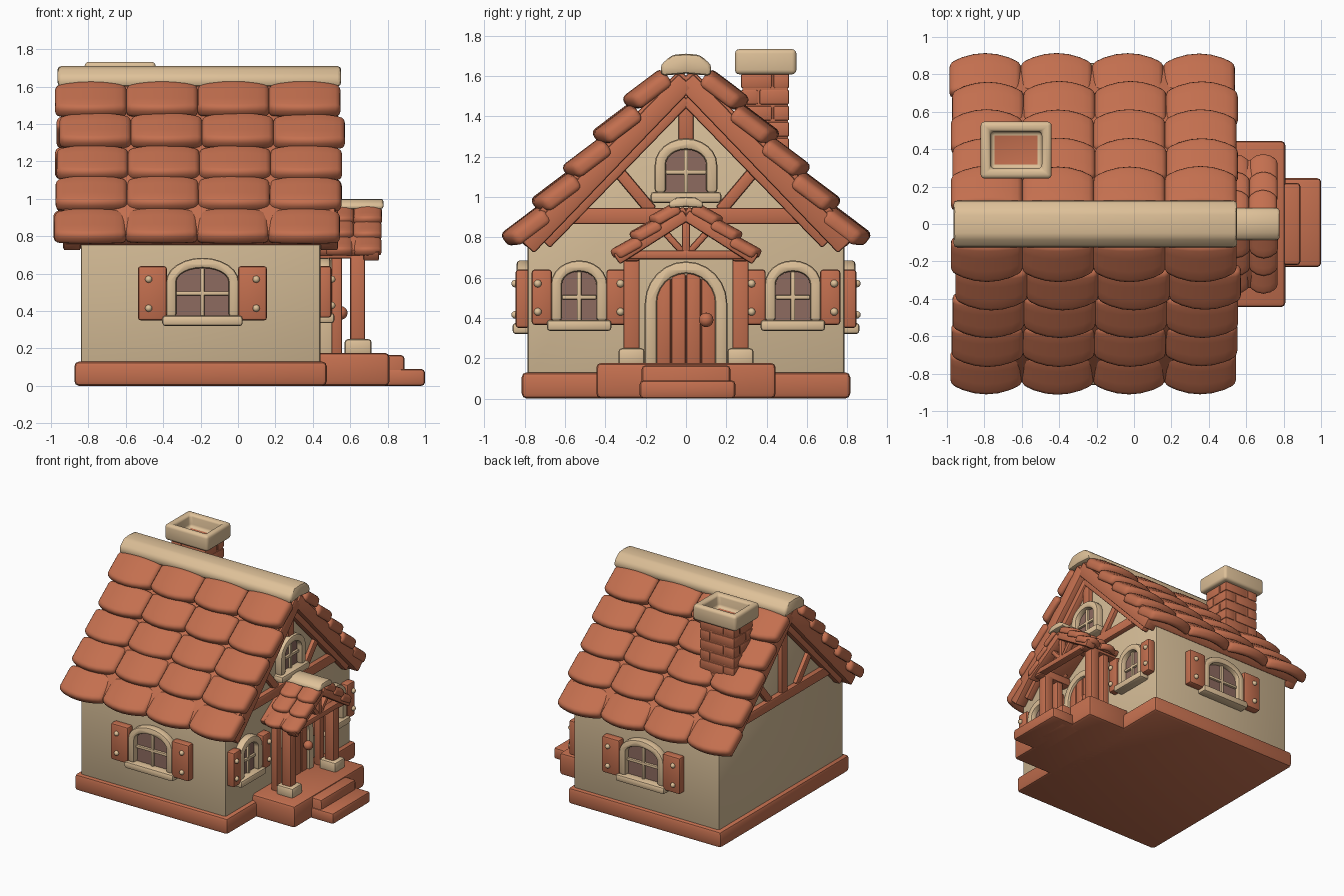
import bpy, bmesh, math, random
from mathutils import Vector

random.seed(4)
if "Cube" in bpy.data.objects:
    bpy.data.objects.remove(bpy.data.objects["Cube"])


def material(name, rgb):
    m = bpy.data.materials.new(name)
    m.use_nodes = True
    m.diffuse_color = (*rgb, 1)
    m.node_tree.nodes["Principled BSDF"].inputs["Base Color"].default_value = (*rgb, 1)
    return m


CLAY = material("terracotta", (0.55, 0.16, 0.078))
STONE = material("pale stone", (0.73, 0.53, 0.315))
PLASTER = material("cream plaster", (0.66, 0.50, 0.305))
GLASS = material("mauve glass", (0.27, 0.145, 0.115))
made = []


def finish(name, bm, mats, bevel=0.0, segments=2):
    """Round the sharp edges and turn the bmesh into an object."""
    bmesh.ops.recalc_face_normals(bm, faces=bm.faces[:])
    if bevel:
        sharp = [e for e in bm.edges if e.is_manifold and e.calc_face_angle() > 0.6]
        bmesh.ops.bevel(bm, geom=sharp, offset=bevel, segments=segments, profile=0.5,
                        affect='EDGES', clamp_overlap=True)
    mesh = bpy.data.meshes.new(name)
    bm.to_mesh(mesh)
    bm.free()
    for m in mats:
        mesh.materials.append(m)
    ob = bpy.data.objects.new(name, mesh)
    bpy.context.collection.objects.link(ob)
    made.append(ob)
    return ob


# Drawing planes: (across, up, depth) to world position
def plan(u, v, d): return (u, v, d)
def gable(u, v, d): return (d, u, v)
def front_wall(u, v, d): return (u, -d, v)
def back_wall(u, v, d): return (u, d, v)


def prism(name, pts, d0, d1, frame, mat, bevel=0.012):
    bm = bmesh.new()
    a = [bm.verts.new(frame(u, v, d0)) for u, v in pts]
    b = [bm.verts.new(frame(u, v, d1)) for u, v in pts]
    bm.faces.new(a)
    bm.faces.new(b[::-1])
    for i in range(len(pts)):
        j = (i + 1) % len(pts)
        bm.faces.new((a[i], b[i], b[j], a[j]))
    return finish(name, bm, [mat], bevel)


def rect(u0, u1, v0, v1):
    return [(u0, v0), (u1, v0), (u1, v1), (u0, v1)]


def beam(name, p, q, width, d0, d1, frame=gable, mat=CLAY):
    p, q = Vector(p), Vector(q)
    side = (q - p).normalized().orthogonal() * width / 2
    prism(name, [p + side, q + side, q - side, p - side], d0, d1, frame, mat)


def ball(name, pos, r, mat):
    bm = bmesh.new()
    bmesh.ops.create_uvsphere(bm, u_segments=12, v_segments=8, radius=r)
    bmesh.ops.translate(bm, verts=bm.verts[:], vec=pos)
    finish(name, bm, [mat])


def arch(c, hw, z0, spring, top, n=12):
    arc = [(c - hw * math.cos(math.pi * i / n), spring + (top - spring) * math.sin(math.pi * i / n))
           for i in range(n + 1)]
    return [(c - hw, z0)] + arc + [(c + hw, z0)]


def arch_frame(name, c, hw, t, z0, spring, top, d0, d1, frame):
    pts = arch(c, hw + t, z0, spring, top + t) + arch(c, hw, z0, spring, top)[::-1]
    prism(name, pts, d0, d1, frame, STONE, 0.016)


def window(name, frame, c, hw, z0, top, wall, shutter=0.0):
    spring = top - 0.75 * min(hw, 0.1)
    prism(name + "_glass", arch(c, hw + 0.01, z0, spring, top + 0.01), wall - 0.02, wall + 0.012, frame, GLASS, 0)
    arch_frame(name + "_frame", c, hw, 0.055, z0, spring, top, wall - 0.02, wall + 0.055, frame)
    mid = z0 + (top - z0) * 0.48
    prism(name + "_upright_bar", rect(c - 0.011, c + 0.011, z0, top), wall, wall + 0.03, frame, STONE, 0.005)
    prism(name + "_cross_bar", rect(c - hw, c + hw, mid - 0.011, mid + 0.011), wall, wall + 0.03, frame, STONE, 0.005)
    prism(name + "_sill", rect(c - hw - 0.075, c + hw + 0.075, z0 - 0.05, z0 + 0.005),
          wall - 0.02, wall + 0.075, frame, STONE, 0.016)
    if shutter:
        for s in (-1, 1):
            u0, u1 = sorted((c + s * (hw + 0.05), c + s * (hw + 0.05 + shutter)))
            prism(name + "_shutter", rect(u0, u1, z0 - 0.02, top + 0.01), wall - 0.01, wall + 0.06, frame, CLAY, 0.015)
            for z in (z0 + 0.045, top - 0.06):
                ball(name + "_shutter_stud", frame((u0 + u1) / 2 + s * 0.02, z, wall + 0.062), 0.019, STONE)


def tiles(name, x0, w, cols, tips, tilt, length, thick, seg=6):
    """Rows of crowned tiles with a scalloped lower edge, on both slopes."""
    bm = bmesh.new()
    ca, sa = math.cos(tilt), math.sin(tilt)
    for s in (-1, 1):
        for ty, tz in tips:
            shift = random.uniform(-0.05, 0.05) * w
            for c in range(cols):
                lift = random.uniform(-0.06, 0.06) * thick
                grid = []
                for i in range(seg + 1):
                    u = i / seg - 0.5
                    for j in range(4):
                        v = j / 3
                        along = v * length + 0.18 * length * 4 * u * u * (1 - v)
                        n = lift - 0.35 * thick * 4 * u * u
                        grid.append(bm.verts.new((x0 + (c + 0.5 + u * 1.01) * w + shift,
                                                  s * (ty - along * ca + n * sa), tz + along * sa + n * ca)))
                top = [bm.faces.new((grid[i * 4 + j], grid[i * 4 + j + 1], grid[i * 4 + j + 5], grid[i * 4 + j + 4]))
                       for i in range(seg) for j in range(3)]
                low = bmesh.ops.extrude_face_region(bm, geom=top, use_keep_orig=True)["geom"]
                bmesh.ops.translate(bm, verts=[g for g in low if isinstance(g, bmesh.types.BMVert)],
                                    vec=(0, -s * sa * thick, -ca * thick))
    finish(name, bm, [CLAY], thick * 0.36, 3)


def ridge_cap(name, hw, z0, z1, d0, d1):
    h = z1 - z0
    half = [(hw, z0), (hw, z0 + h * 0.5), (hw * 0.55, z1 - h * 0.05)]
    pts = half + [(0, z1)] + [(-y, z) for y, z in half[::-1]] + [(0, z0 + h * 0.1)]
    prism(name, pts, d0, d1, gable, STONE, 0.02)


# Plinth, porch floor and steps
prism("plinth", rect(-0.875, 0.475, -0.815, 0.815), 0, 0.13, plan, CLAY, 0.025)
prism("porch_floor", rect(0.35, 0.81, -0.445, 0.445), 0, 0.177, plan, CLAY, 0.025)
prism("upper_step", rect(0.7, 0.89, -0.22, 0.22), 0, 0.165, plan, CLAY, 0.02)
prism("lower_step", rect(0.78, 1.0, -0.23, 0.245), 0, 0.09, plan, CLAY, 0.02)

# Walls with both gables
prism("walls", [(-0.785, 0.1), (0.785, 0.1), (0.785, 0.78), (0, 1.58), (-0.785, 0.78)],
      -0.84, 0.44, gable, PLASTER, 0.015)

# Main roof
for s in (-1, 1):
    beam("roof_board", (0, 1.6), (s * 0.82, 0.78), 0.09, -0.93, 0.52)
tiles("roof_tiles", -0.97, 0.381, 4, [(0.925 - 0.151 * k, 0.815 + 0.168 * k) for k in range(5)],
      math.radians(37), 0.25, 0.08)
ridge_cap("roof_ridge", 0.125, 1.6, 1.71, -0.965, 0.552)

# Timber framing on the two gables
for wall, out in ((0.44, 1), (-0.84, -1)):
    def span(a, b): return sorted((wall + out * a, wall + out * b))
    for s in (-1, 1):
        beam("barge_board", (0, 1.575), (s * 0.79, 0.755), 0.10, *span(0.0, 0.095))
        beam("inner_rafter", (0, 1.49), (s * 0.70, 0.77), 0.07, *span(-0.02, 0.05))
        beam("gable_brace", (s * 0.38, 1.18), (s * 0.17, 0.93), 0.06, *span(-0.02, 0.03))
    prism("tie_beam", rect(-0.66, 0.66, 0.865, 0.945), *span(-0.02, 0.04), gable, CLAY)
    prism("king_post", rect(-0.038, 0.038, 0.9 if out < 0 else 1.26, 1.52), *span(-0.02, 0.035), gable, CLAY)

# Windows
window("front_window", front_wall, -0.19, 0.14, 0.37, 0.63, 0.785, 0.155)
window("back_window", back_wall, -0.19, 0.14, 0.37, 0.63, 0.785, 0.155)
for s in (-1, 1):
    window("porch_side_window", gable, s * 0.53, 0.085, 0.385, 0.63, 0.44, 0.10)
window("attic_window", gable, 0, 0.10, 1.02, 1.235, 0.44)

# Door of upright planks under an arch
def door_top(u): return 0.47 + 0.15 * math.sqrt(max(0, 1 - (u / 0.155) ** 2))


arch_frame("door_surround", 0, 0.145, 0.06, 0.16, 0.47, 0.62, 0.42, 0.53, gable)
prism("door_backing", arch(0, 0.148, 0.16, 0.47, 0.61), 0.42, 0.49, gable, CLAY, 0)
planks = 4
for i in range(planks):
    u0 = -0.148 + i * 0.296 / planks + 0.003
    u1 = u0 + 0.296 / planks - 0.006
    cuts = [u1 + (u0 - u1) * k / 4 for k in range(5)]
    prism("door_plank", [(u0, 0.165), (u1, 0.165)] + [(u, door_top(u)) for u in cuts],
          0.45, 0.51, gable, CLAY, 0.006)
ball("door_knob", (0.55, 0.10, 0.39), 0.036, CLAY)

# Porch posts, truss and roof
for s in (-1, 1):
    y = s * 0.27
    prism("post_base", rect(0.57, 0.715, y - 0.065, y + 0.065), 0.16, 0.25, plan, STONE, 0.018)
    prism("porch_post", rect(0.60, 0.68, y - 0.04, y + 0.04), 0.2, 0.72, plan, CLAY, 0.012)
    prism("wall_post", rect(0.50, 0.555, y - 0.03, y + 0.03), 0.16, 0.72, plan, CLAY, 0.01)
    prism("porch_header", rect(0.42, 0.73, y - 0.04, y + 0.04), 0.68, 0.745, plan, CLAY)
    beam("porch_rafter", (0, 0.91), (s * 0.345, 0.69), 0.06, 0.67, 0.755)
    beam("porch_roof_board", (0, 0.935), (s * 0.335, 0.71), 0.045, 0.42, 0.74)
    beam("truss_strut", (s * 0.02, 0.73), (s * 0.11, 0.83), 0.035, 0.68, 0.725)
prism("truss_tie", rect(-0.30, 0.30, 0.69, 0.735), 0.67, 0.735, gable, CLAY)
prism("truss_post", rect(-0.02, 0.02, 0.72, 0.9), 0.68, 0.73, gable, CLAY)
tiles("porch_roof_tiles", 0.47, 0.15, 2, [(0.38, 0.735), (0.285, 0.82), (0.19, 0.90)],
      math.radians(29), 0.16, 0.05, 4)
ridge_cap("porch_ridge", 0.085, 0.945, 1.0, 0.45, 0.778)

# Chimney of staggered bricks with a hollow cap
prism("chimney_core", rect(-0.775, -0.485, 0.28, 0.505), 1.1, 1.62, plan, CLAY, 0)
for row in range(6):
    z = 1.135 + row * 0.08
    sx, sy = (-0.69, 0.43) if row % 2 else (-0.57, 0.36)
    for x0, x1 in ((-0.785, sx), (sx, -0.475)):
        for y0, y1 in ((0.27, sy), (sy, 0.515)):
            prism("chimney_brick", rect(x0 + 0.003, x1 - 0.003, y0 + 0.003, y1 - 0.003),
                  z + 0.003, z + 0.077, plan, CLAY, 0.01)
bm = bmesh.new()
bmesh.ops.create_cube(bm, size=1)
for v in bm.verts:
    v.co = Vector((v.co.x * 0.38 - 0.63, v.co.y * 0.305 + 0.395, v.co.z * 0.125 + 1.67))
lid = max(bm.faces, key=lambda f: f.calc_center_median().z)
bmesh.ops.inset_individual(bm, faces=[lid], thickness=0.075)
pit = bmesh.ops.extrude_face_region(bm, geom=[lid])["geom"]
bmesh.ops.translate(bm, verts=[g for g in pit if isinstance(g, bmesh.types.BMVert)], vec=(0, 0, -0.10))
if lid.is_valid:
    bm.faces.remove(lid)
next(g for g in pit if isinstance(g, bmesh.types.BMFace)).material_index = 1
finish("chimney_cap", bm, [STONE, CLAY], 0.022, 3)

# Smooth shading with crisp edges
for ob in made:
    ob.select_set(True)
bpy.context.view_layer.objects.active = made[0]
bpy.ops.object.shade_smooth_by_angle(angle=math.radians(40))
